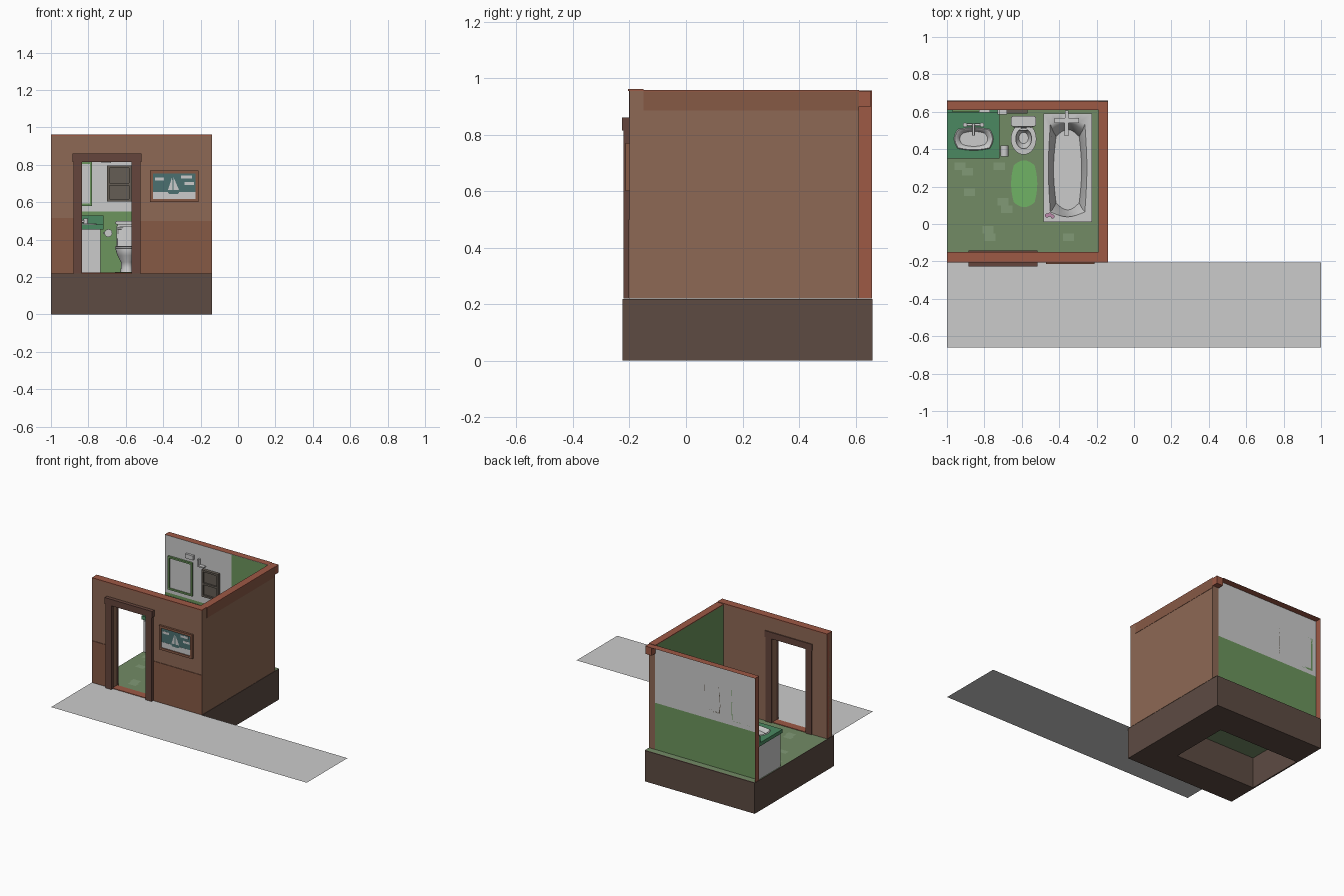
import bpy, bmesh, math

if "Cube" in bpy.data.objects:
    bpy.data.objects.remove(bpy.data.objects["Cube"])

def mat(name, rgb):
    m = bpy.data.materials.new(name)
    m.diffuse_color = (*rgb, 1)
    m.use_nodes = True
    m.node_tree.nodes["Principled BSDF"].inputs["Base Color"].default_value = m.diffuse_color
    return m

BROWN = mat("brown_wall", (0.27, 0.14, 0.09))
WAINS = mat("wainscot", (0.24, 0.10, 0.06))
TRIM = mat("dark_trim", (0.13, 0.06, 0.045))
RED = mat("red_cap", (0.34, 0.10, 0.06))
BASE = mat("base_brown", (0.11, 0.07, 0.055))
GREEN = mat("green", (0.15, 0.30, 0.11))
FLOOR = mat("floor_green", (0.17, 0.26, 0.13))
TILE = mat("tile_light", (0.22, 0.32, 0.18))
COUNTER = mat("counter_green", (0.07, 0.25, 0.12))
RUG = mat("rug_green", (0.16, 0.45, 0.13))
WINDOW = mat("window_brown", (0.13, 0.11, 0.09))
TEAL = mat("sky_teal", (0.07, 0.16, 0.16))
PINK = mat("pink", (0.5, 0.25, 0.4))

def finish(name, bm, m=None, smooth=False):
    bmesh.ops.recalc_face_normals(bm, faces=bm.faces[:])
    me = bpy.data.meshes.new(name)
    bm.to_mesh(me)
    bm.free()
    ob = bpy.data.objects.new(name, me)
    bpy.context.collection.objects.link(ob)
    if m:
        me.materials.append(m)
    if smooth:
        bpy.ops.object.select_all(action='DESELECT')
        ob.select_set(True)
        bpy.context.view_layer.objects.active = ob
        bpy.ops.object.shade_smooth_by_angle(angle=math.radians(40))
    return ob

def box(name, x0, x1, y0, y1, z0, z1, m=None, bevel=0):
    bm = bmesh.new()
    bmesh.ops.create_cube(bm, size=1)
    for v in bm.verts:
        v.co = ((x0, x1)[v.co.x > 0], (y0, y1)[v.co.y > 0], (z0, z1)[v.co.z > 0])
    if bevel:
        bmesh.ops.bevel(bm, geom=bm.edges[:], offset=bevel, segments=2, affect='EDGES')
    return finish(name, bm, m)

def sheet(name, pts, m=None):
    bm = bmesh.new()
    bm.faces.new([bm.verts.new(p) for p in pts])
    return finish(name, bm, m)

def loft(name, rings, m=None, bottom=True, top=True, n=32):
    """rings: (cx, cy, half_x, half_y, z, roundness 1=ellipse 0=rectangle)"""
    bm = bmesh.new()
    loops = []
    for cx, cy, rx, ry, z, r in rings:
        ring = []
        for i in range(n):
            a = 2 * math.pi * i / n
            c, s = math.cos(a), math.sin(a)
            k = r + (1 - r) / max(abs(c), abs(s))
            ring.append(bm.verts.new((cx + rx * c * k, cy + ry * s * k, z)))
        loops.append(ring)
    for a, b in zip(loops, loops[1:]):
        for i in range(n):
            j = (i + 1) % n
            bm.faces.new((a[i], a[j], b[j], b[i]))
    if bottom:
        bm.faces.new(loops[0])
    if top:
        bm.faces.new(loops[-1])
    return finish(name, bm, m, True)

def rod(name, p, r, length, axis, m=None, n=16):
    bm = bmesh.new()
    bmesh.ops.create_cone(bm, cap_ends=True, segments=n, radius1=r, radius2=r, depth=length)
    ob = finish(name, bm, m, True)
    ob.location = p
    ob.rotation_euler = {'x': (0, math.pi / 2, 0), 'y': (math.pi / 2, 0, 0), 'z': (0, 0, 0)}[axis]
    return ob

F = 0.22  # floor level

# Pavement strip
sheet("pavement", [(-1, -.66, F), (1, -.66, F), (1, -.205, F), (-1, -.205, F)])

# Foundation with a well open underneath
box("base_front", -1, -.14, -.225, 0, 0, F - .002, BASE)
box("base_back", -1, -.14, .43, .66, 0, F - .002, BASE)
box("base_right", -.36, -.14, 0, .43, 0, F - .002, BASE)
box("base_left", -1, -.99, 0, .43, 0, F - .002, BASE)

# Floor and scattered tiles
sheet("floor", [(-1, -.2, F), (-.14, -.2, F), (-.14, .655, F), (-1, .655, F)], FLOOR)
for i, (x, y) in enumerate([(-.93, .31), (-.89, .28), (-.72, .31), (-.70, .12), (-.68, .08),
                            (-.78, -.03), (-.77, -.07), (-.35, -.07), (-.88, .17)]):
    z = F + .001
    sheet(f"tile_{i}", [(x - .03, y - .02, z), (x + .03, y - .02, z),
                        (x + .03, y + .02, z), (x - .03, y + .02, z)], TILE)

# Front wall around the doorway
box("front_wall_left", -1, -.84, -.2, -.15, F, .955, BROWN)
box("front_wall_right", -.57, -.14, -.2, -.15, F, .955, BROWN)
box("front_wall_lintel", -.84, -.57, -.2, -.15, .815, .955, BROWN)
box("front_cap", -1, -.14, -.205, -.15, .955, .962, RED)
box("front_wall_end", -1.0, -.998, -.201, -.149, F, .955, RED)
box("wainscot_left", -1, -.87, -.204, -.2, F, .515, WAINS)
box("wainscot_right", -.53, -.14, -.204, -.2, F, .50, WAINS)

# Door casing outside and inside
for side, y0, y1 in (("outer", -.222, -.2), ("inner", -.15, -.143)):
    box(side + "_casing_left", -.88, -.835, y0, y1, F, .815, TRIM)
    box(side + "_casing_right", -.57, -.52, y0, y1, F, .815, TRIM)
    box(side + "_casing_head", -.885, -.515, y0 - .004 * (y0 < -.2), y1, .815, .86, TRIM)
box("threshold", -.84, -.57, -.205, -.15, F, F + .004, RED)

# Right wall
box("right_wall", -.187, -.14, -.15, .613, F, .952, BROWN)
box("right_wall_band", -.145, -.138, -.15, .613, .885, .952, WAINS)
box("right_wall_cap", -.19, -.138, -.15, .613, .952, .958, RED)
sheet("right_wall_lining", [(-.19, -.15, F), (-.19, .61, F), (-.19, .61, .955), (-.19, -.15, .955)], GREEN)
box("corner_block", -.19, -.14, .61, .655, .9, .955, RED)

# Back wall: thin lining with a projecting cap and end strip
sheet("back_wall_upper", [(-1, .612, .55), (-.187, .612, .55), (-.187, .612, .955), (-1, .612, .955)])
sheet("back_wall_lower", [(-1, .612, F), (-.187, .612, F), (-.187, .612, .55), (-1, .612, .55)], GREEN)
sheet("back_wall_cap", [(-1, .61, .956), (-.19, .61, .956), (-.19, .658, .956), (-1, .658, .956)], RED)
sheet("back_wall_end", [(-1, .61, F), (-1, .658, F), (-1, .658, .956), (-1, .61, .956)], RED)
sheet("tub_surround", [(-.475, .607, F), (-.19, .607, F), (-.19, .607, .955), (-.475, .607, .955)], GREEN)

# Framed picture on the front wall
def frame(name, x0, x1, y0, y1, z0, z1, t, m):
    box(name + "_left", x0, x0 + t, y0, y1, z0, z1, m)
    box(name + "_right", x1 - t, x1, y0, y1, z0, z1, m)
    box(name + "_bottom", x0 + t, x1 - t, y0, y1, z0, z0 + t, m)
    box(name + "_top", x0 + t, x1 - t, y0, y1, z1 - t, z1, m)

frame("picture_frame", -.47, -.21, -.214, -.2, .60, .77, .016, WAINS)
box("picture_canvas", -.456, -.224, -.206, -.2, .614, .756, TEAL)
box("picture_sea", -.454, -.226, -.207, -.206, .616, .655)
for i, (x, z, w) in enumerate([(-.42, .725, .05), (-.275, .735, .06), (-.26, .70, .05)]):
    box(f"picture_cloud_{i}", x - w / 2, x + w / 2, -.207, -.206, z - .008, z + .008)
for i, (a, b, c) in enumerate([(-.35, -.375, -.352), (-.345, -.315, -.345)]):
    sheet(f"picture_sail_{i}", [(b, -.208, .665), (a, -.208, .665), (c, -.208, .735)])
sheet("picture_hull", [(-.37, -.208, .645), (-.32, -.208, .645), (-.31, -.208, .66), (-.38, -.208, .66)], TEAL)

# Vanity: cabinet, counter with oval basin, backsplash, tap
box("vanity_cabinet", -.995, -.735, .365, .61, F, .455)
box("vanity_doors", -.985, -.745, .36, .365, .25, .44)
loft("vanity_counter", [(-.863, .455, .09, .048, .457, 1), (-.86, .48, .14, .13, .455, 0), (-.86, .48, .14, .13, .48, 0),
                        (-.857, .455, .105, .062, .48, .6)], COUNTER, False, False)
loft("sink_basin", [(-.857, .455, .105, .062, .48, .6), (-.857, .455, .10, .058, .485, .6),
                    (-.857, .455, .09, .05, .48, .6), (-.857, .455, .075, .04, .458, .8)], None, False)
box("backsplash", -1, -.72, .595, .611, .48, .53, COUNTER)
rod("sink_tap_bar", (-.858, .53, .497), .007, .10, 'x')
rod("sink_tap_spout", (-.858, .502, .51), .007, .06, 'y')
rod("sink_tap_stem", (-.858, .53, .495), .008, .03, 'z')
for s in (-1, 1):
    rod(f"sink_knob_{s}", (-.858 + s * .045, .53, .497), .012, .034, 'z')

# Mirror, light and wall window
frame("mirror_frame", -.97, -.78, .598, .612, .58, .815, .012, GREEN)
box("mirror_glass", -.96, -.79, .606, .611, .59, .805)
box("wall_light_plate", -.83, -.77, .595, .611, .84, .87)
box("wall_hook", -.73, -.72, .585, .611, .81, .86)
box("wall_hook_foot", -.72, -.68, .585, .611, .81, .818)
frame("window_frame", -.70, -.57, .59, .612, .605, .795, .013, WINDOW)
box("window_pane", -.69, -.58, .603, .611, .615, .785, WINDOW)
box("window_middle", -.69, -.58, .592, .605, .69, .703, WINDOW)

# Toilet
T = -.59
loft("toilet_bowl", [(T, .48, .042, .075, F, .8), (T, .48, .036, .065, .25, .9), (T, .475, .036, .062, .28, 1),
                     (T, .46, .055, .078, .315, 1), (T, .455, .064, .08, .345, 1), (T, .455, .064, .08, .352, 1),
                     (T, .455, .046, .058, .352, 1), (T, .46, .025, .03, .305, 1)])
loft("toilet_seat", [(T, .457, .044, .056, .352, 1), (T, .455, .068, .084, .354, 1), (T, .455, .068, .084, .364, 1),
                     (T, .457, .042, .054, .366, 1), (T, .457, .044, .056, .352, 1)], None, False, False)
box("toilet_tank", -.65, -.53, .53, .575, .35, .48, None, .006)
box("toilet_tank_lid", -.657, -.523, .52, .578, .48, .50, None, .006)
box("toilet_shelf", -.63, -.55, .5, .56, .32, .352)
loft("toilet_lid", [(T, .522, .055, .008, .36, 1), (T, .525, .05, .006, .47, 1)])
rod("toilet_handle", (-.63, .522, .46), .005, .03, 'x')
rod("paper_roll", (-.693, .39, .435), .021, .06, 'y')
box("paper_holder", -.72, -.69, .385, .395, .43, .44)

# Bath
X, Y = -.355, .30
loft("bathtub", [(X, Y, .13, .29, F, 0), (X, Y, .13, .29, .37, 0), (X, Y, .103, .262, .37, .35),
                 (X, Y - .01, .095, .25, .35, .5), (X, Y - .01, .075, .215, .25, .6)])
box("bath_tap_bar", -.425, -.295, .54, .568, .43, .455)
box("bath_tap_back", -.37, -.35, .565, .607, .43, .455)
box("bath_tap_spout", -.372, -.35, .47, .54, .432, .452)
rod("bath_waste", (X, .48, .252), .014, .006, 'z')
for i, (x, y) in enumerate([(-.465, .045), (-.45, .05), (-.435, .04)]):
    rod(f"bath_soap_{i}", (x, y, .378), .011, .016, 'z', PINK, 12)

# Rug
loft("rug", [(T + .003, .215, .07, .125, F, .7), (T + .003, .215, .07, .125, F + .006, .7)], RUG)
